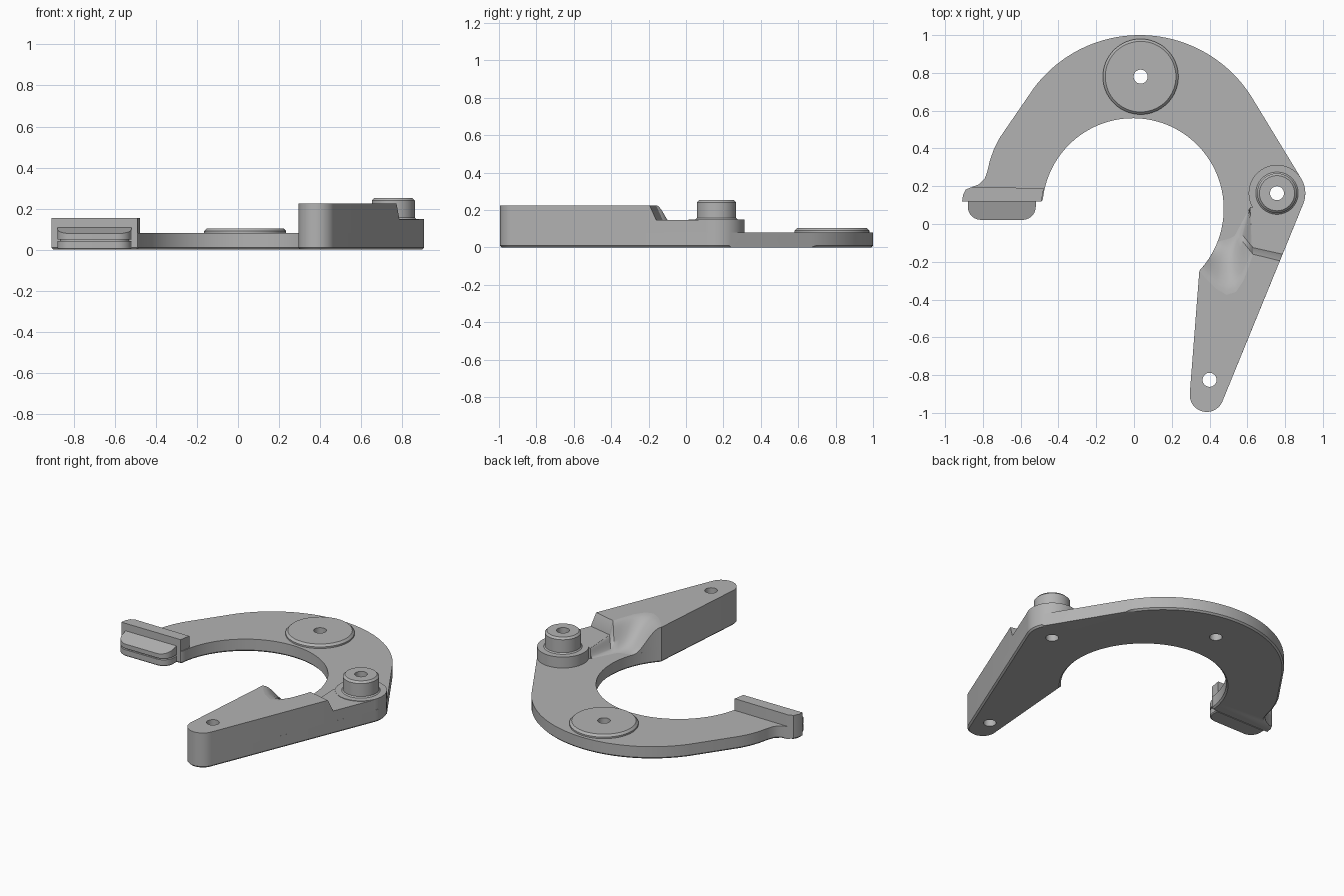
import bpy, bmesh
from math import radians, cos, sin, pi
from mathutils import Vector

if "Cube" in bpy.data.objects:
    bpy.data.objects.remove(bpy.data.objects["Cube"])

grey = bpy.data.materials.new("light grey")
grey.use_nodes = True
grey.diffuse_color = (0.45, 0.45, 0.45, 1)
grey.node_tree.nodes["Principled BSDF"].inputs["Base Color"].default_value = grey.diffuse_color


def arc(cx, cy, r, a0, a1, n):
    angles = [radians(a0 + (a1 - a0) * i / n) for i in range(n + 1)]
    return [(cx + r * cos(a), cy + r * sin(a)) for a in angles]


def finish(bm, name):
    bmesh.ops.recalc_face_normals(bm, faces=bm.faces)
    mesh = bpy.data.meshes.new(name)
    bm.to_mesh(mesh)
    bm.free()
    mesh.materials.append(grey)
    ob = bpy.data.objects.new(name, mesh)
    bpy.context.collection.objects.link(ob)
    return ob


def smooth(ob):
    bpy.ops.object.select_all(action='DESELECT')
    ob.select_set(True)
    bpy.context.view_layer.objects.active = ob
    bpy.ops.object.shade_smooth_by_angle(angle=radians(30))


def prism(name, outline, z0, z1, chamfer=0):
    bm = bmesh.new()
    base = bm.faces.new([bm.verts.new((x, y, z0)) for x, y in outline])
    edges = list(base.edges)
    new = bmesh.ops.extrude_face_region(bm, geom=[base], use_keep_orig=True)
    for v in new["geom"]:
        if isinstance(v, bmesh.types.BMVert):
            v.co.z = z1
    if chamfer:
        bmesh.ops.bevel(bm, geom=edges, offset=chamfer, segments=1, affect='EDGES')
    return finish(bm, name)


def lathe(name, centre, profile, n=64):
    """Closed ring: the profile is a loop of (radius, height)."""
    bm = bmesh.new()
    rings = [[bm.verts.new((centre[0] + r * cos(2 * pi * i / n),
                            centre[1] + r * sin(2 * pi * i / n), z)) for r, z in profile]
             for i in range(n)]
    for i in range(n):
        a, b = rings[i], rings[(i + 1) % n]
        for j in range(len(profile)):
            k = (j + 1) % len(profile)
            bm.faces.new((a[j], b[j], b[k], a[k]))
    smooth(finish(bm, name))


def ramp(name, upper, lower, rows, floor, ease):
    """Solid whose top runs from the upper curve down to the lower one."""
    bm = bmesh.new()
    grid = []
    for a, b in zip(upper, lower):
        line = []
        for j in range(rows + 1):
            t = j / rows
            p = Vector(a).lerp(Vector(b), t)
            if ease:
                p.z = a[2] + (b[2] - a[2]) * t * t * (3 - 2 * t)
            flat = p.xy - MOUTH
            if flat.length < MOUTH_R:
                p.xy = MOUTH + flat.normalized() * MOUTH_R
            line.append(bm.verts.new(p))
        grid.append(line)
    for a, b in zip(grid, grid[1:]):
        for j in range(rows):
            bm.faces.new((a[j], a[j + 1], b[j + 1], b[j]))
    new = bmesh.ops.extrude_face_region(bm, geom=list(bm.faces), use_keep_orig=True)
    for v in new["geom"]:
        if isinstance(v, bmesh.types.BMVert):
            v.co.z = floor
    smooth(finish(bm, name))


def drill(ob, centre, r):
    bpy.ops.mesh.primitive_cylinder_add(vertices=40, radius=r, depth=1, location=(*centre, 0))
    cutter = bpy.context.object
    cutter.hide_render = True
    mod = ob.modifiers.new("hole", 'BOOLEAN')
    mod.operation, mod.solver, mod.object = 'DIFFERENCE', 'EXACT', cutter
    bpy.context.view_layer.objects.active = ob
    bpy.ops.object.modifier_apply(modifier=mod.name)
    bpy.data.objects.remove(cutter)


MOUTH, MOUTH_R = Vector((-0.005, 0.08)), 0.48
DISC, BOSS, TIP = (0.035, 0.78), (0.757, 0.163), (0.4, -0.825)
HOLE = 0.037
PLATE, LEDGE, TOP = 0.08, 0.147, 0.225


def outer_x(y):
    return 0.896 - 0.409 * (0.107 - y)


tip_arc = arc(0.385, -0.905, 0.09, 176, 338, 20)
bar_corner = [(-0.86, 0.195), (-0.89, 0.183), (-0.905, 0.155), (-0.91, 0.12)]

# C-shaped base plate with chamfered underside
plate = prism("base_plate", tip_arc + arc(*BOSS, 0.15, -22, 32, 12)
              + arc(0.03, 0.3, 0.7, 32, 143, 48)
              + [(-0.71, 0.458), (-0.74, 0.4), (-0.762, 0.34), (-0.775, 0.285),
                 (-0.79, 0.24), (-0.82, 0.21)] + bar_corner + [(-0.49, 0.12)]
              + arc(*MOUTH, MOUTH_R, 174, -43, 72), 0, PLATE, 0.01)
for c in (DISC, BOSS, TIP):
    drill(plate, c, HOLE)
smooth(plate)

# Raised arm with its scooped root
brow = [(0.346, -0.247), (0.38, -0.29), (0.43, -0.34), (0.49, -0.375), (0.54, -0.36),
        (0.58, -0.3), (0.61, -0.22), (0.63, -0.16)]
arm = prism("raised_arm", tip_arc + [(outer_x(-0.195), -0.195)] + brow[::-1], PLATE / 2, TOP)
drill(arm, TIP, HOLE)
smooth(arm)
toe = [(0.44, -0.1), (0.455, -0.09), (0.475, -0.085), (0.495, -0.08), (0.51, -0.075),
       (0.52, -0.07), (0.53, -0.065), (0.54, -0.05), (0.55, -0.03), (0.61, 0.08)]
ramp("arm_scoop", [(*p, TOP) for p in brow] + [(0.63, -0.125, LEDGE), (0.615, 0.09, LEDGE)],
     [(*p, PLATE) for p in toe], 12, PLATE / 2, True)
ramp("arm_end_slope", [(0.63, -0.16, TOP), (outer_x(-0.195), -0.195, TOP)],
     [(0.63, -0.125, LEDGE), (outer_x(-0.16), -0.16, LEDGE)], 1, PLATE / 2, False)

# Ledge between the arm and the boss
ledge = prism("ledge", [(0.63, -0.16), (outer_x(-0.195), -0.195), (outer_x(0.107), 0.107),
                        (0.757, 0.07), (0.615, 0.09)], PLATE / 2, LEDGE)
drill(ledge, BOSS, 0.06)

# Round boss with a stepped post, and the flat pivot disc
lathe("boss", BOSS, [(HOLE, 0.04), (0.15, 0.04), (0.15, 0.15), (0.112, 0.15), (0.105, 0.157),
                     (0.105, 0.24), (0.093, 0.252), (HOLE, 0.252)])
lathe("pivot_disc", DISC, [(HOLE, 0.04), (0.2, 0.04), (0.2, 0.09), (0.187, 0.103), (HOLE, 0.103)])

# Upright bar on the short end of the plate
smooth(prism("end_bar", bar_corner + [(-0.49, 0.12), (-0.478, 0.19)], 0.01, 0.155))


# Grooved tab in front of the bar
def tab_outline(grow):
    left, right, front, r = -0.88 - grow, -0.52 + grow, 0.022 - grow, 0.07
    return ([(left, 0.13)] + arc(left + r, front + r, r, 180, 270, 10)
            + arc(right - r, front + r, r, 270, 360, 10) + [(right, 0.13)])


smooth(prism("tab_lower", tab_outline(0), 0, 0.042, 0.006))
smooth(prism("tab_groove", tab_outline(-0.012), 0.03, 0.06))
upper = prism("tab_upper", tab_outline(0), 0.05, 0.1)
for v in upper.data.vertices:
    if v.co.z > 0.08:
        v.co.z = 0.078 + 0.3 * (v.co.y - 0.022)
smooth(upper)
